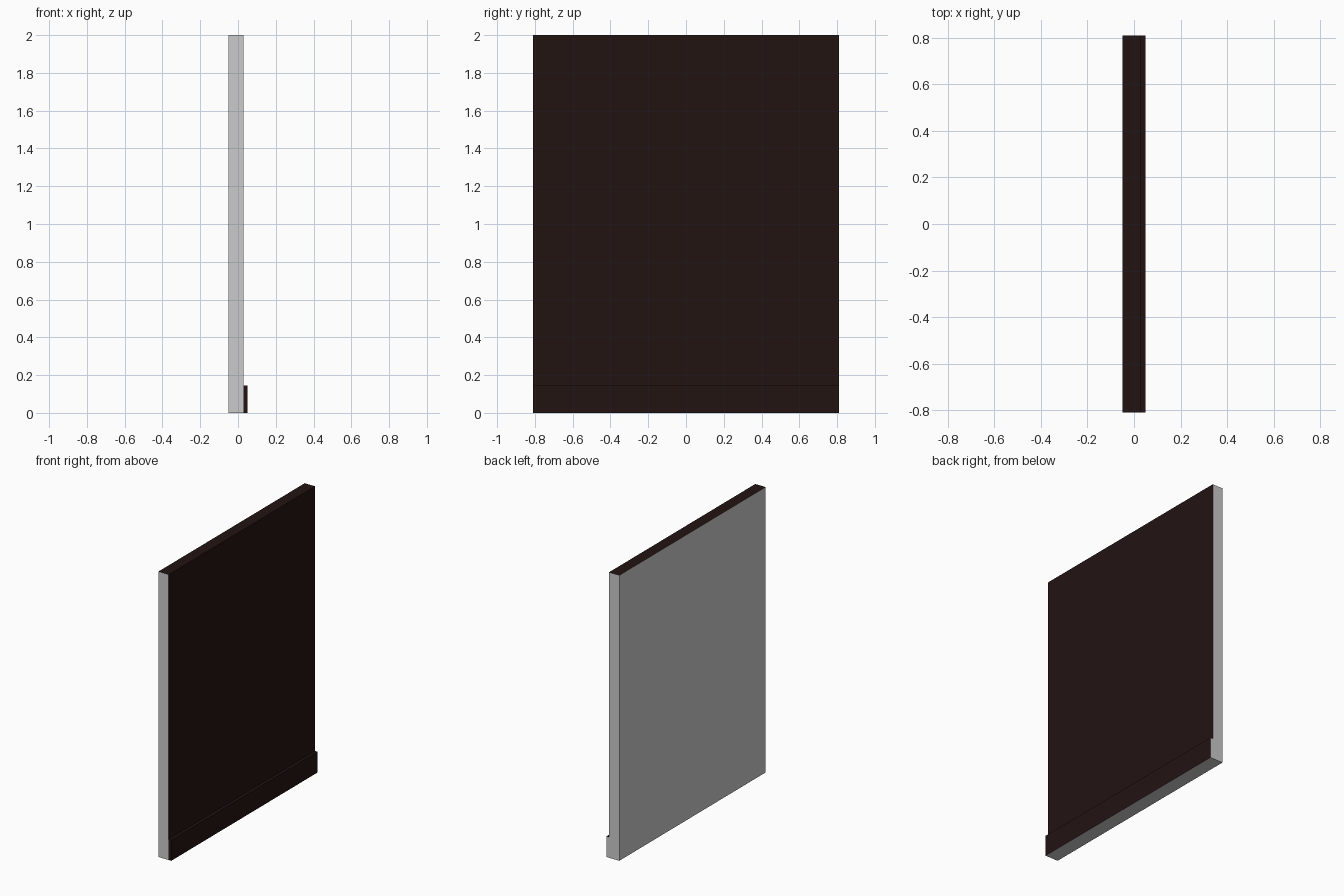
import bpy
import bmesh
from mathutils import Vector

if "Cube" in bpy.data.objects:
    bpy.data.objects.remove(bpy.data.objects["Cube"])

HALF_Y = 0.81      # half the panel length
BASE_H = 0.145     # height of the skirting

brown = bpy.data.materials.new("dark_brown")
brown.diffuse_color = (0.016, 0.007, 0.006, 1)
brown.use_nodes = True
brown.node_tree.nodes["Principled BSDF"].inputs["Base Color"].default_value = brown.diffuse_color
grey = bpy.data.materials.new("plain_grey")
grey.diffuse_color = (0.8, 0.8, 0.8, 1)
grey.use_nodes = True
grey.node_tree.nodes["Principled BSDF"].inputs["Base Color"].default_value = grey.diffuse_color


def box(name, x0, x1, z0, z1, brown_sides, cut_z=None):
    """Box spanning the full length; faces pointing along brown_sides are painted."""
    bm = bmesh.new()
    bmesh.ops.create_cube(bm, size=1)
    bmesh.ops.scale(bm, verts=bm.verts, vec=(x1 - x0, 2 * HALF_Y, z1 - z0))
    bmesh.ops.translate(bm, verts=bm.verts, vec=((x0 + x1) / 2, 0, (z0 + z1) / 2))
    if cut_z:
        bmesh.ops.bisect_plane(bm, geom=bm.verts[:] + bm.edges[:] + bm.faces[:],
                               plane_co=(0, 0, cut_z), plane_no=(0, 0, 1))
    bm.normal_update()
    for f in bm.faces:
        f.material_index = int(any(f.normal.dot(Vector(s)) > 0.9 for s in brown_sides))
    mesh = bpy.data.meshes.new(name)
    mesh.materials.append(grey)
    mesh.materials.append(brown)
    bm.to_mesh(mesh)
    bm.free()
    obj = bpy.data.objects.new(name, mesh)
    bpy.context.collection.objects.link(obj)
    return obj


RIGHT, TOP, FRONT = (1, 0, 0), (0, 0, 1), (0, -1, 0)

# Tall panel with a painted face and top edge
box("wall_panel", -0.05, 0.03, 0, 2, [RIGHT, TOP], cut_z=BASE_H)

# Skirting strip along the foot of the painted face
box("skirting_board", 0.03, 0.05, 0, BASE_H, [RIGHT, TOP, FRONT])
